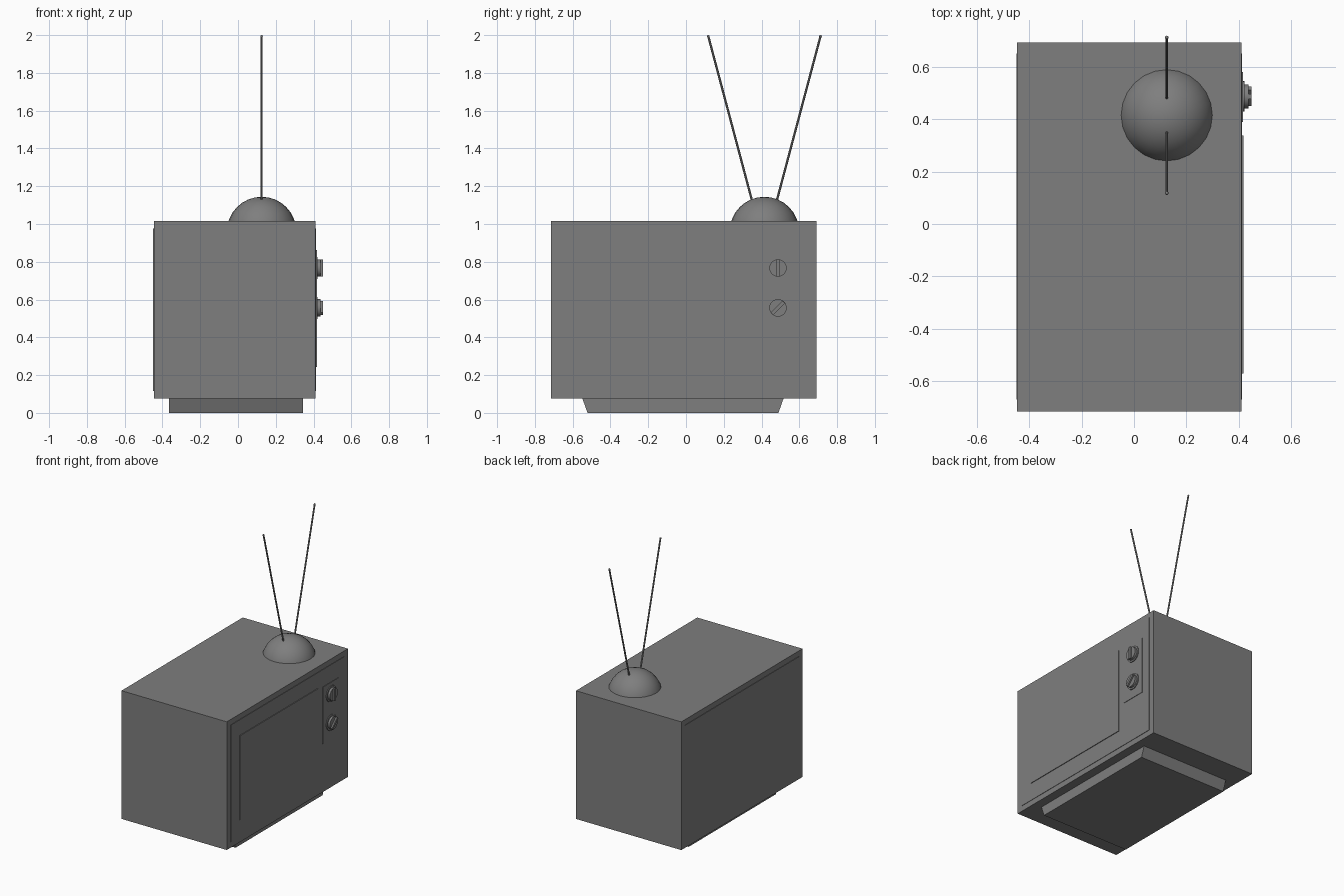
import bpy
import math
from mathutils import Vector

cube = bpy.data.objects.get("Cube")
if cube:
    bpy.data.objects.remove(cube, do_unlink=True)

GREY = (0.21, 0.21, 0.21, 1)
mat = bpy.data.materials.new("grey")
mat.use_nodes = True
mat.diffuse_color = GREY
mat.node_tree.nodes["Principled BSDF"].inputs["Base Color"].default_value = GREY


def finish(name, smooth=False):
    obj = bpy.context.object
    obj.name = name
    obj.data.materials.append(mat)
    bpy.ops.object.transform_apply(location=False, rotation=True, scale=True)
    if smooth:
        bpy.ops.object.shade_smooth_by_angle(angle=math.radians(35))
    return obj


def box(name, lo, hi, tilt=0):
    lo, hi = Vector(lo), Vector(hi)
    bpy.ops.mesh.primitive_cube_add(size=1, location=(lo + hi) / 2, rotation=(tilt, 0, 0))
    bpy.context.object.scale = hi - lo
    return finish(name)


def rod(name, a, b, radius, sides=24):
    a, b = Vector(a), Vector(b)
    bpy.ops.mesh.primitive_cylinder_add(
        vertices=sides, radius=radius, depth=(b - a).length, location=(a + b) / 2,
        rotation=(b - a).to_track_quat("Z", "Y").to_euler())
    return finish(name, True)


def ball(name, center, radius, segments, rings):
    bpy.ops.mesh.primitive_uv_sphere_add(
        segments=segments, ring_count=rings, radius=radius, location=center)
    return finish(name, True)


# Cabinet with thin raised panels on the screen side and the rear
FACE, REAR = 0.41, -0.446
box("cabinet", (REAR, -0.716, 0.075), (FACE, 0.692, 1.017))
box("face_panel", (FACE - 0.01, -0.67, 0.115), (FACE + 0.003, 0.65, 0.977))
box("rear_panel", (REAR - 0.003, -0.67, 0.115), (REAR + 0.01, 0.65, 0.977))

# Screen and control plate
box("screen", (FACE - 0.01, -0.571, 0.243), (FACE + 0.008, 0.337, 0.862))
box("control_plate", (FACE - 0.01, 0.39, 0.435), (FACE + 0.006, 0.58, 0.85))

# Plinth, narrowing along its length towards the floor
plinth = box("plinth", (-0.365, -0.548, 0), (0.345, 0.516, 0.075))
for v in plinth.data.vertices:
    if v.co.z < 0:
        v.co.y *= 0.95

# Two dials, each a flange, a drum and a grip bar
for label, z, tilt in (("upper", 0.767, 0), ("lower", 0.556, -math.pi / 4)):
    y = 0.487
    rod(label + "_dial_flange", (FACE, y, z), (0.422, y, z), 0.058)
    rod(label + "_dial_drum", (FACE, y, z), (0.438, y, z), 0.046)
    box(label + "_dial_grip", (0.42, y - 0.009, z - 0.044), (0.449, y + 0.009, z + 0.044), tilt)

# Aerial dome, sunk into the cabinet top, with two splayed rods
X, Y = 0.125, 0.415
dome = ball("aerial_dome", (X, Y, 0.96), 0.184, 24, 16)
for label, side in (("front", -1), ("rear", 1)):
    tip = (X, Y + side * 0.297, 1.994)
    rod(label + "_aerial_rod", (X, Y + side * 0.062, 1.11), tip, 0.006, 10)
    ball(label + "_aerial_tip", tip, 0.007, 10, 6)
